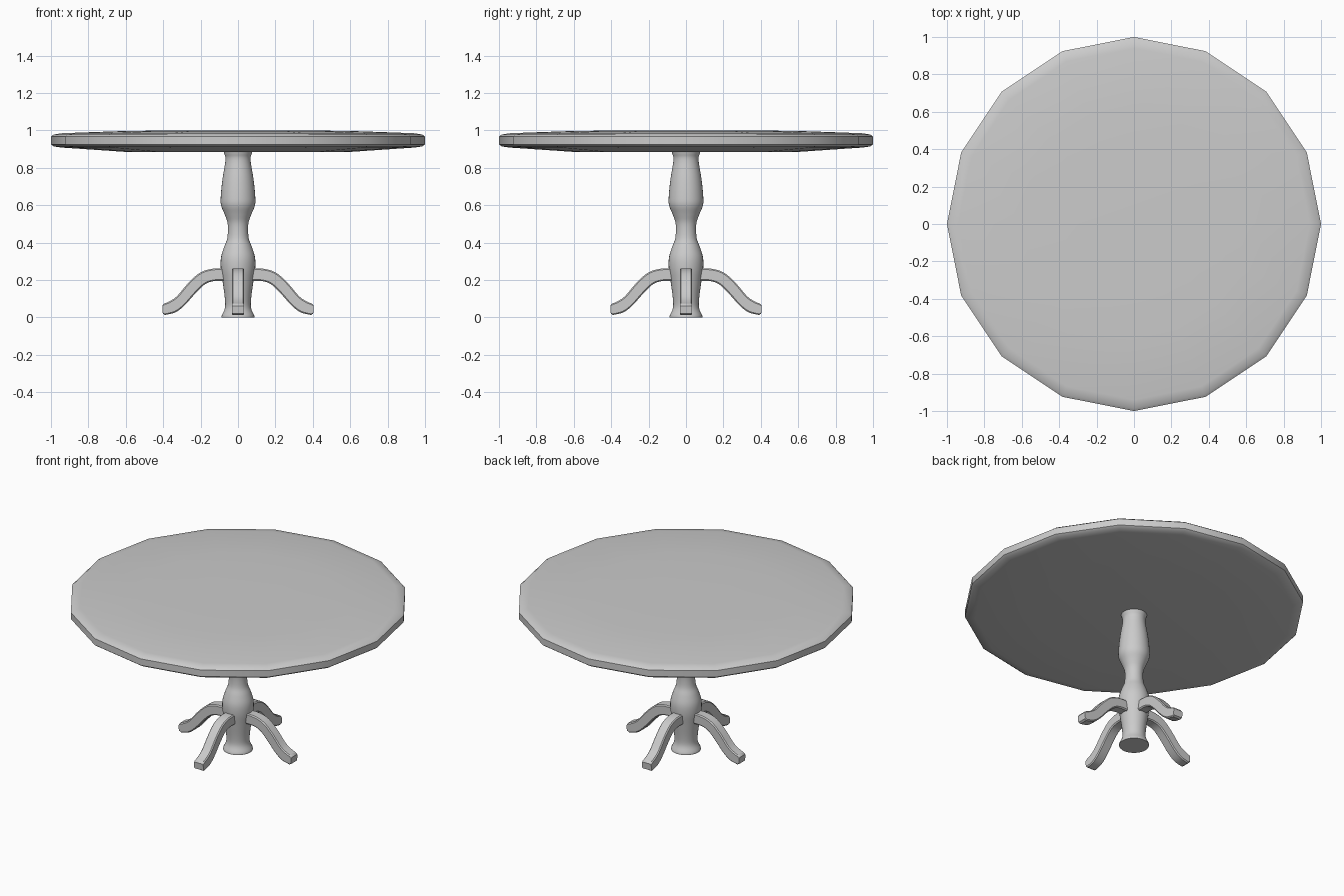
import bpy, bmesh, math
from mathutils import Vector

if "Cube" in bpy.data.objects:
    bpy.data.objects.remove(bpy.data.objects["Cube"])


def smooth_path(pts, n=4):
    """Catmull-Rom curve through a few 2D points."""
    p = [Vector(q) for q in pts]
    p = [2 * p[0] - p[1]] + p + [2 * p[-1] - p[-2]]
    out = []
    for i in range(1, len(p) - 2):
        a, b, c, d = p[i - 1:i + 3]
        for k in range(n):
            t = k / n
            out.append(0.5 * (2 * b + (c - a) * t + (2 * a - 5 * b + 4 * c - d) * t**2
                              + (3 * b - a - 3 * c + d) * t**3))
    return out + [p[-2]]


def finish(name, bm, angle):
    bmesh.ops.recalc_face_normals(bm, faces=bm.faces)
    me = bpy.data.meshes.new(name)
    bm.to_mesh(me)
    bm.free()
    ob = bpy.data.objects.new(name, me)
    bpy.context.collection.objects.link(ob)
    bpy.ops.object.select_all(action='DESELECT')
    ob.select_set(True)
    bpy.context.view_layer.objects.active = ob
    bpy.ops.object.shade_smooth_by_angle(angle=math.radians(angle))
    return ob


def lathe(name, profile, sides, angle):
    """Turn a (radius, z) profile, listed bottom to top, around z."""
    bm = bmesh.new()
    rings = [[bm.verts.new((r * math.cos(math.tau * i / sides),
                            r * math.sin(math.tau * i / sides), z))
              for i in range(sides)] for r, z in profile]
    for a, b in zip(rings, rings[1:]):
        for i in range(sides):
            j = (i + 1) % sides
            bm.faces.new((a[i], a[j], b[j], b[i]))
    bm.faces.new(rings[0][::-1])
    bm.faces.new(rings[-1])
    return finish(name, bm, angle)


# Sixteen-sided top with a softened rim
lathe("table_top", [(0.60, 0.885), (0.94, 0.908), (0.985, 0.914), (1.0, 0.925),
                    (1.0, 0.967), (0.985, 0.978), (0.94, 0.985), (0.60, 0.997),
                    (0.30, 1.0)], 16, 35)

# Turned pedestal
lathe("pedestal", smooth_path([
    (0.088, 0.0), (0.086, 0.012), (0.070, 0.05), (0.070, 0.10), (0.082, 0.19),
    (0.092, 0.26), (0.091, 0.32), (0.075, 0.375), (0.057, 0.425), (0.055, 0.50),
    (0.071, 0.55), (0.091, 0.60), (0.092, 0.65), (0.083, 0.74), (0.067, 0.84),
    (0.073, 0.875), (0.078, 0.89)]), 32, 40)

# Four curved legs: side outline between upper and lower edge, given a width
upper = smooth_path([(0.06, 0.262), (0.14, 0.26), (0.205, 0.238), (0.265, 0.185),
                     (0.325, 0.115), (0.365, 0.087), (0.40, 0.072)])
lower = smooth_path([(0.06, 0.195), (0.13, 0.194), (0.178, 0.176), (0.225, 0.132),
                     (0.285, 0.065), (0.335, 0.027), (0.390, 0.013)])
upper[-1].x = 0.398
upper.append(Vector((0.405, 0.062)))
lower.append(Vector((0.402, 0.02)))
for name, turn in (("right_leg", 0), ("back_leg", 1), ("left_leg", 2), ("front_leg", 3)):
    bm = bmesh.new()
    w = 0.033
    rings = []
    for u, l in zip(upper, lower):
        c = (u - l) * 0.1   # small chamfer on the long edges
        section = [(u, -w + .006), (u, w - .006), (u - c, w), (l + c, w),
                   (l, w - .006), (l, -w + .006), (l + c, -w), (u - c, -w)]
        rings.append([bm.verts.new((q.x, y, q.y)) for q, y in section])
    for a, b in zip(rings, rings[1:]):
        for i in range(8):
            j = (i + 1) % 8
            bm.faces.new((a[i], a[j], b[j], b[i]))
    bm.faces.new(rings[0])
    bm.faces.new(rings[-1])
    finish(name, bm, 35).rotation_euler.z = turn * math.pi / 2
